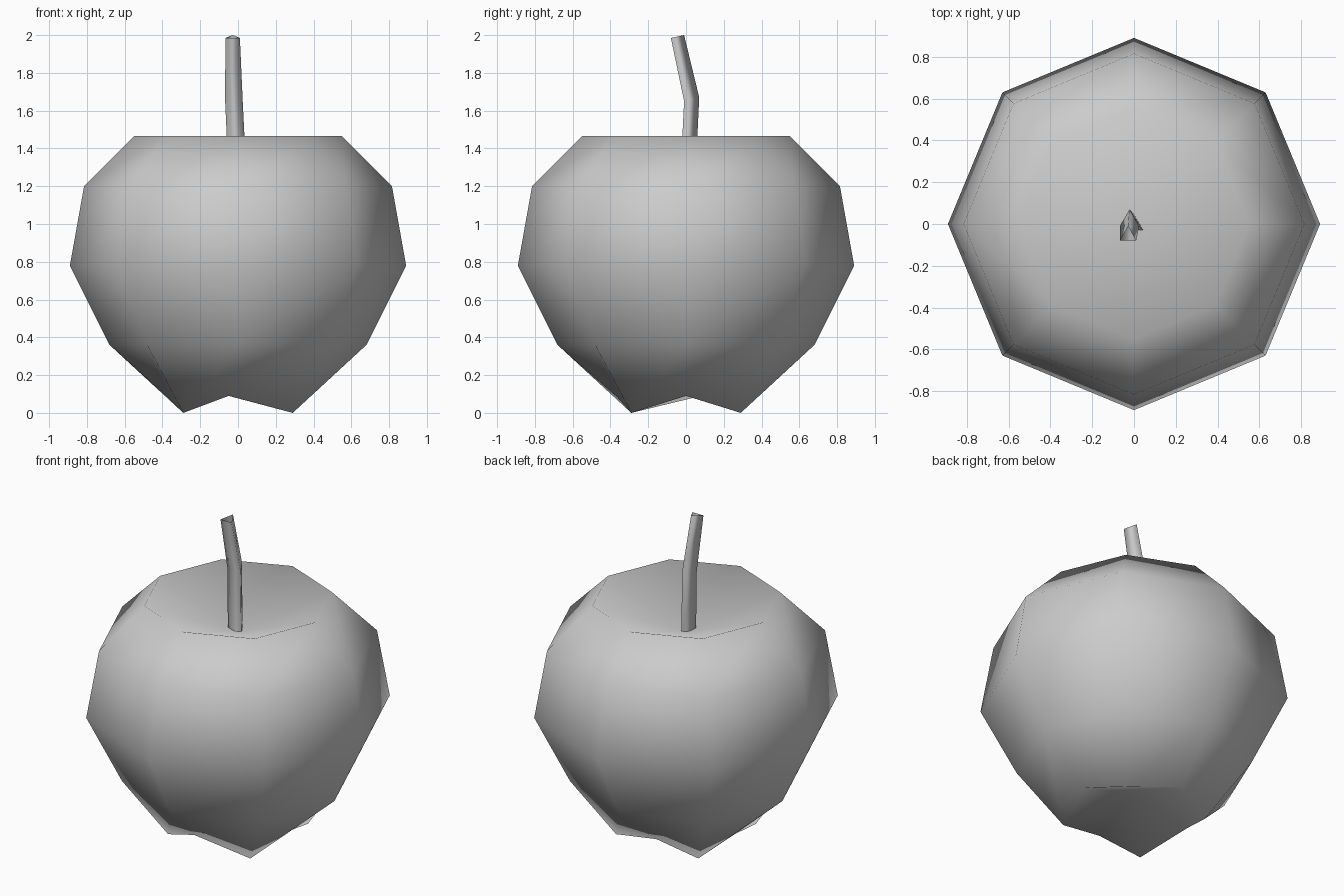
import bpy
from math import sin, cos, radians

cube = bpy.data.objects.get("Cube")
if cube:
    bpy.data.objects.remove(cube, do_unlink=True)

grey = bpy.data.materials.new("plain grey")
grey.use_nodes = True
grey.diffuse_color = (0.6, 0.6, 0.6, 1)
grey.node_tree.nodes["Principled BSDF"].inputs["Base Color"].default_value = (0.6, 0.6, 0.6, 1)


def loft(name, rings, bottom=None, top=None):
    """Skin equal-sized rings, optionally closed by a centre point at each end."""
    n = len(rings[0])
    verts = [v for ring in rings for v in ring]
    faces = []
    for k in range(len(rings) - 1):
        for i in range(n):
            a, b = k * n + i, k * n + (i + 1) % n
            faces.append((a, b, b + n, a + n))
    last = (len(rings) - 1) * n
    if bottom:
        verts.append(bottom)
        faces += [((i + 1) % n, i, len(verts) - 1) for i in range(n)]
    if top:
        verts.append(top)
        faces += [(last + i, last + (i + 1) % n, len(verts) - 1) for i in range(n)]
    mesh = bpy.data.meshes.new(name)
    mesh.from_pydata(verts, [], faces)
    mesh.materials.append(grey)
    mesh.shade_smooth()
    obj = bpy.data.objects.new(name, mesh)
    bpy.context.collection.objects.link(obj)
    return obj


def octagon(r, z):
    return [(r * cos(radians(45 * i)), r * sin(radians(45 * i)), z) for i in range(8)]


# Fruit body: four low lobes on the diagonals, raised notches between them
foot = octagon(0.41, 0.0)
foot[0] = (0.37, 0.0, 0.09)
foot[2] = (-0.05, 0.37, 0.09)
foot[4] = (-0.37, 0.04, 0.08)
foot[6] = (-0.05, -0.37, 0.09)
profile = [(0.68, 0.36), (0.89, 0.78), (0.815, 1.2), (0.55, 1.465)]
loft("fruit_body", [foot] + [octagon(r, z) for r, z in profile],
     bottom=(0, 0, 0.2), top=(0, 0, 1.26))


# Stem: open three-sided tube with one bend, leaning to the front
def triangle(x0, x1, front, back, z_front, z_back):
    return [(x0, front, z_front), (x1, front, z_front), ((x0 + x1) / 2, back, z_back)]


loft("stem", [triangle(-0.05, 0.045, -0.03, 0.05, 1.25, 1.25),
              triangle(-0.068, 0.025, -0.01, 0.07, 1.65, 1.67),
              triangle(-0.067, 0.01, -0.08, -0.01, 1.985, 2.0)])
